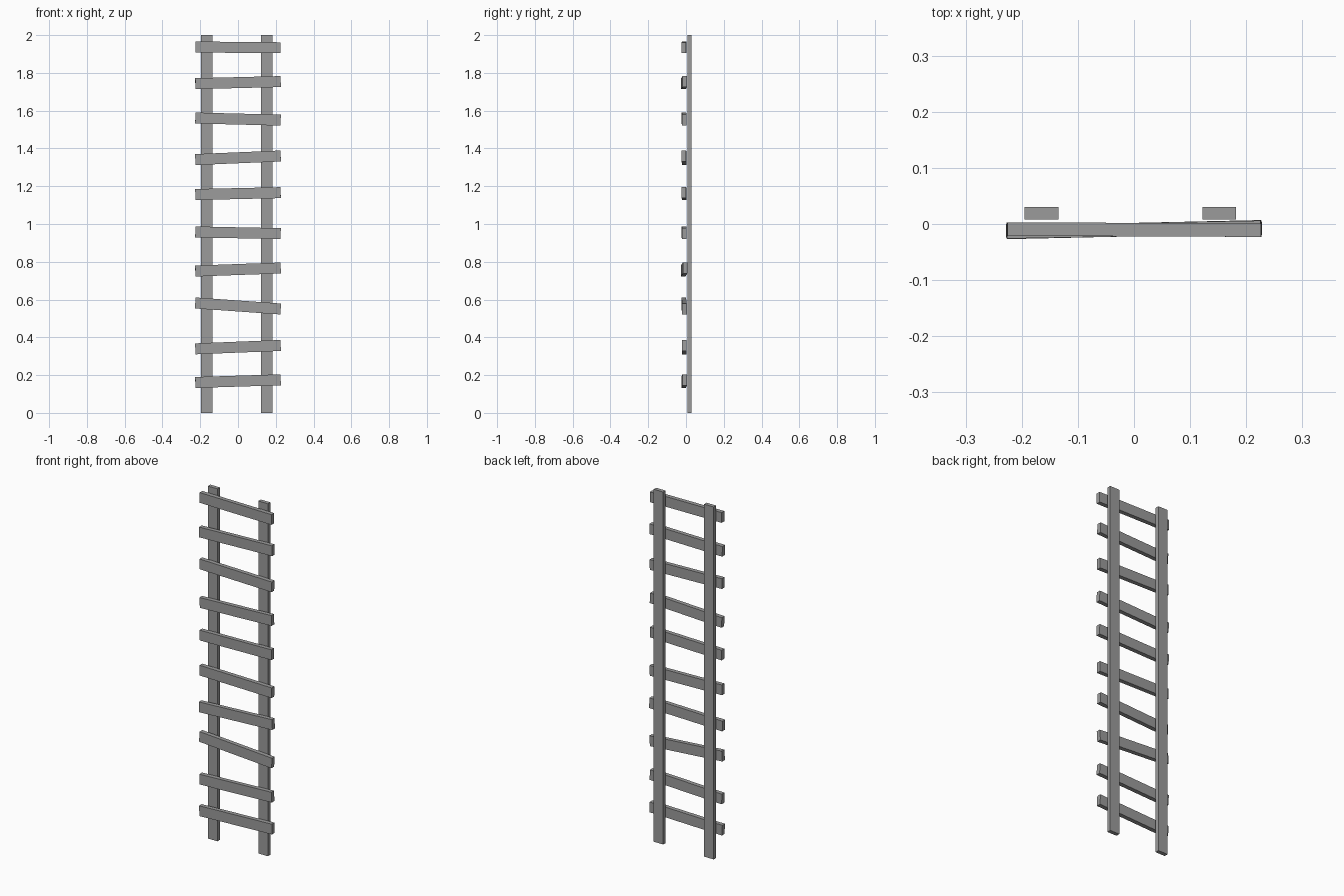
import bpy
from mathutils import Vector, Matrix

cube = bpy.data.objects.get("Cube")
if cube:
    bpy.data.objects.remove(cube, do_unlink=True)

# Single flat grey for the whole ladder
grey = bpy.data.materials.new("weathered grey")
grey.use_nodes = True
colour = (0.33, 0.33, 0.33, 1)
grey.diffuse_color = colour
grey.node_tree.nodes["Principled BSDF"].inputs["Base Color"].default_value = colour


def plank(name, start, end, depth, height):
    """Box running from start to end, with its wide face towards the front."""
    start, end = Vector(start), Vector(end)
    along = (end - start).normalized()
    up = Vector((0, -1, 0)).cross(along).normalized() * -1
    out = along.cross(up)
    bpy.ops.mesh.primitive_cube_add(size=1)
    obj = bpy.context.object
    obj.name = obj.data.name = name
    basis = Matrix((along, out, up)).transposed()
    if basis.determinant() < 0:
        basis = Matrix((along, -out, up)).transposed()
    size = Matrix.Diagonal(((end - start).length, depth, height))
    obj.data.transform((basis @ size).to_4x4())
    obj.location = (start + end) / 2
    obj.data.materials.append(grey)
    return obj


# Upright rails behind the rungs
for name, x in (("right_rail", -0.165), ("left_rail", 0.152)):
    plank(name, (x, 0.019, 0), (x, 0.019, 2), 0.022, 0.06)

# Crooked rungs: height at each end, and small turn about the vertical
rungs = [
    (0.161, 0.175, 0.003), (0.339, 0.357, 0), (0.582, 0.550, 0.002),
    (0.751, 0.767, 0.005), (0.958, 0.949, 0.001), (1.156, 1.166, -0.001),
    (1.341, 1.360, -0.001), (1.561, 1.550, 0.001), (1.743, 1.754, 0.004),
    (1.937, 1.933, -0.001),
]
for i, (z_right, z_left, turn) in enumerate(rungs, 1):
    plank(f"rung_{i}", (-0.226, -0.010 - turn, z_right),
          (0.226, -0.010 + turn, z_left), 0.024, 0.058)
